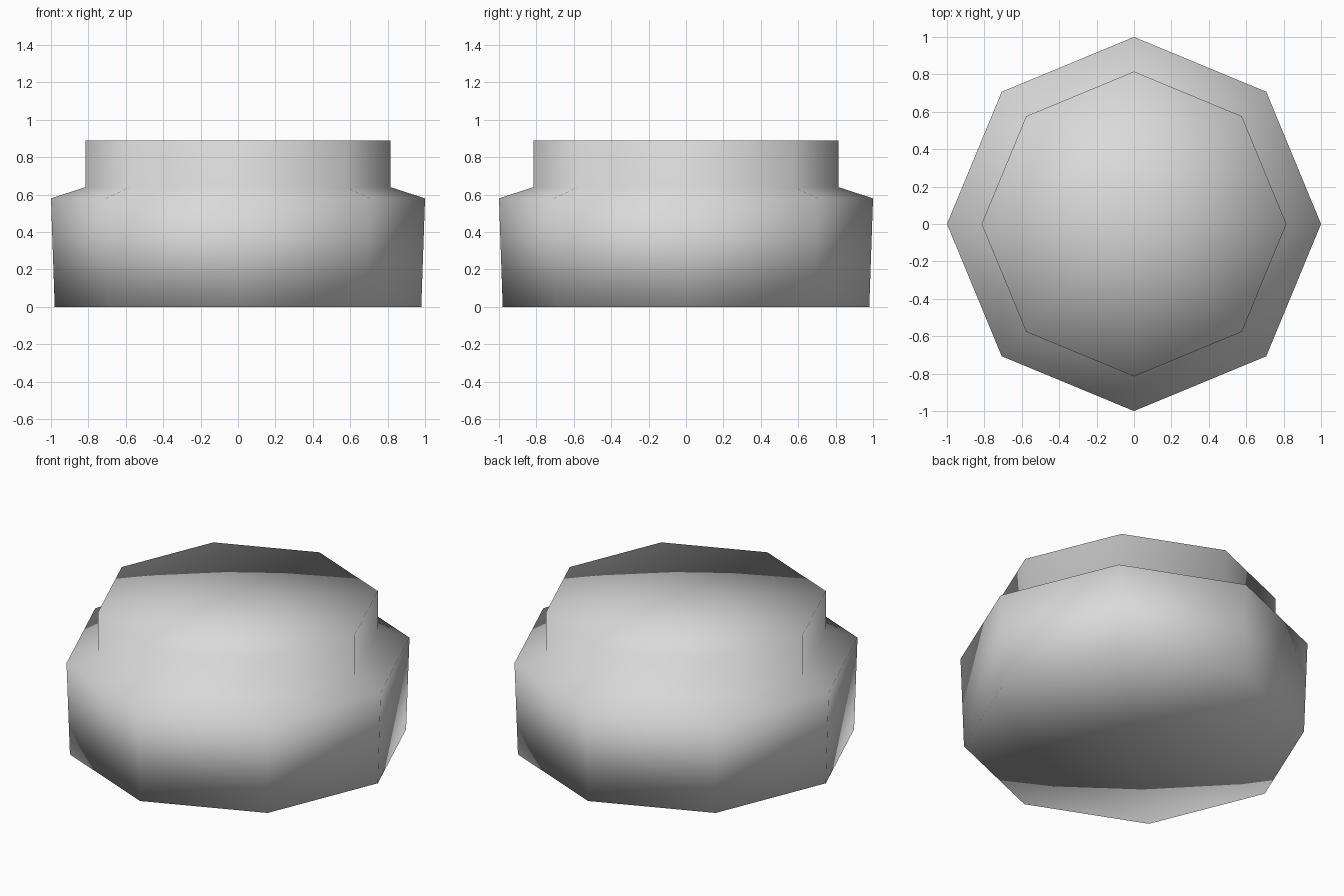
import bpy
import bmesh
import math

# Remove the default object
default = bpy.data.objects.get("Cube")
if default:
    bpy.data.objects.remove(default, do_unlink=True)

SIDES = 8

# Plain grey material
grey = bpy.data.materials.new("plain_grey")
grey.use_nodes = True
colour = (0.7, 0.7, 0.7, 1.0)
grey.diffuse_color = colour
grey.node_tree.nodes["Principled BSDF"].inputs["Base Color"].default_value = colour

# Half profile (radius, height): base, wall, sloped shoulder, collar, top cap
profile = [(0, 0), (0.98, 0), (1.0, 0.58), (0.815, 0.64), (0.815, 0.89), (0, 0.89)]


def lathe(name, points, sides, material):
    """Spin a half profile around z into a closed, smooth-shaded solid."""
    bm = bmesh.new()
    verts = [bm.verts.new((r, 0, z)) for r, z in points]
    edges = [bm.edges.new(pair) for pair in zip(verts, verts[1:])]
    bmesh.ops.spin(bm, geom=verts + edges, cent=(0, 0, 0), axis=(0, 0, 1),
                   angle=math.tau, steps=sides, use_merge=False)
    bmesh.ops.remove_doubles(bm, verts=bm.verts[:], dist=0.001)
    bmesh.ops.recalc_face_normals(bm, faces=bm.faces[:])
    for face in bm.faces:
        face.smooth = True
    mesh = bpy.data.meshes.new(name)
    bm.to_mesh(mesh)
    bm.free()
    mesh.materials.append(material)
    obj = bpy.data.objects.new(name, mesh)
    bpy.context.collection.objects.link(obj)
    return obj


# Stepped octagonal body with its narrower collar
lathe("stepped_octagonal_body", profile, SIDES, grey)
